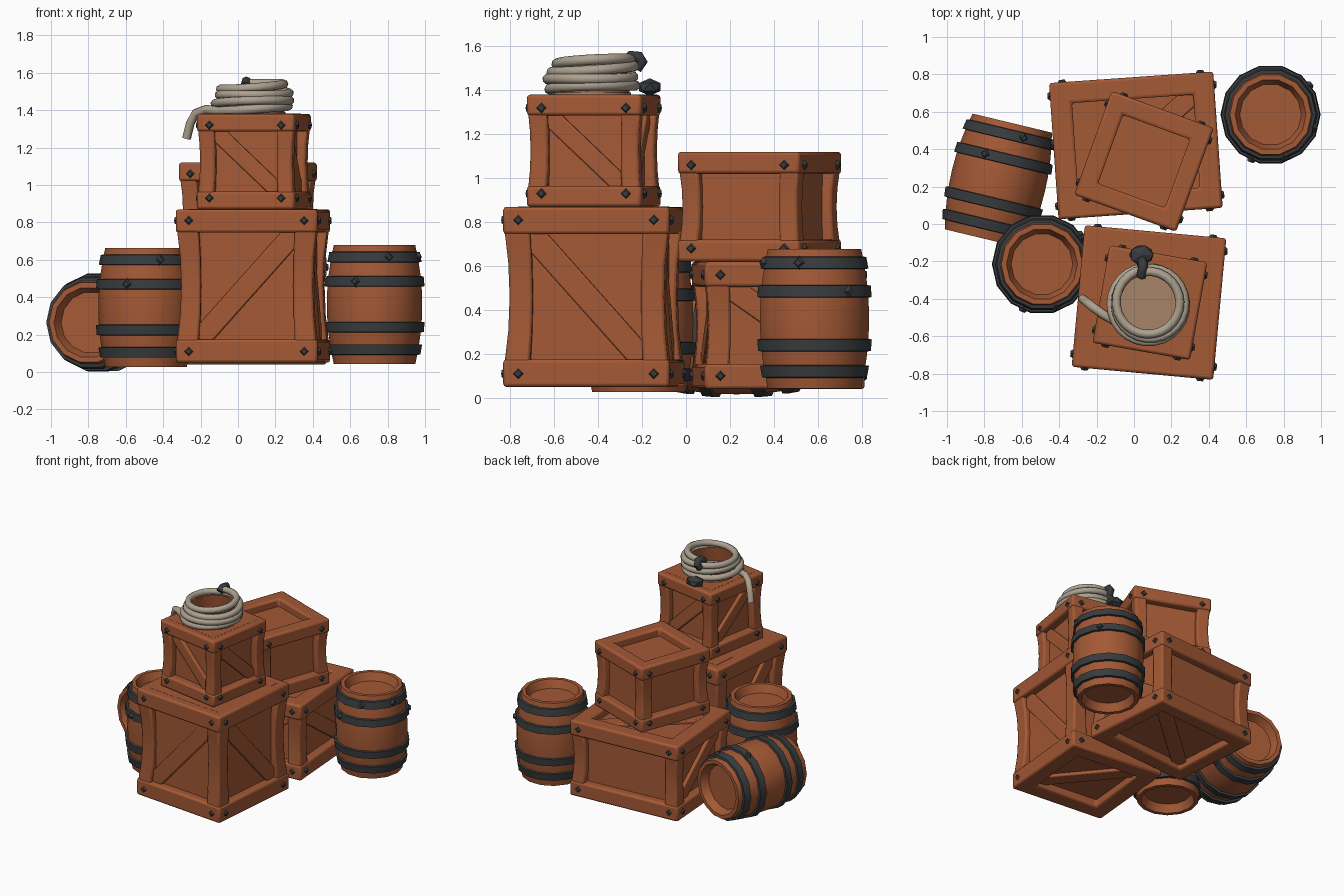
import bpy, bmesh, math
from mathutils import Matrix, Vector

if "Cube" in bpy.data.objects:
    bpy.data.objects.remove(bpy.data.objects["Cube"])


def material(name, rgb):
    m = bpy.data.materials.new(name)
    m.use_nodes = True
    m.diffuse_color = (*rgb, 1)
    m.node_tree.nodes["Principled BSDF"].inputs["Base Color"].default_value = (*rgb, 1)
    return m


WOOD = material("brown_wood", (0.37, 0.1, 0.036))
IRON = material("dark_iron", (0.04, 0.045, 0.048))
ROPE = material("pale_rope", (0.42, 0.36, 0.28))
TAN = material("tan_rope_floor", (0.38, 0.23, 0.14))


def finish(bm, name, mat, matrix, bevel=0, angle=35):
    bmesh.ops.recalc_face_normals(bm, faces=bm.faces)
    mesh = bpy.data.meshes.new(name)
    bm.to_mesh(mesh)
    bm.free()
    mesh.materials.append(mat)
    ob = bpy.data.objects.new(name, mesh)
    bpy.context.collection.objects.link(ob)
    ob.matrix_world = matrix
    if bevel:
        mod = ob.modifiers.new("soft_edges", "BEVEL")
        mod.width, mod.segments = bevel, 2
        mod.limit_method = "ANGLE"
    bpy.ops.object.select_all(action="DESELECT")
    ob.select_set(True)
    bpy.context.view_layer.objects.active = ob
    bpy.ops.object.shade_smooth_by_angle(angle=math.radians(angle))


def box(bm, size, matrix=Matrix()):
    bmesh.ops.create_cube(bm, size=1, matrix=matrix @ Matrix.Diagonal((*size, 1)))


def stud(bm, matrix):
    bmesh.ops.create_cone(bm, cap_ends=True, segments=4, radius1=0.032, radius2=0.015,
                          depth=0.026, matrix=matrix)


def skin(bm, loops, close=False):
    """Bridge a list of vertex loops with quads."""
    n = len(loops[0])
    pairs = list(zip(loops, loops[1:])) + ([(loops[-1], loops[0])] if close else [])
    for a, b in pairs:
        for i in range(n):
            j = (i + 1) % n
            bm.faces.new((a[i], a[j], b[j], b[i]))


CORNERS = [(1, 1), (-1, 1), (-1, -1), (1, -1)]
# Each face: horizontal axis, vertical axis
FACES = {
    "front": ((1, 0, 0), (0, 0, 1)), "back": ((-1, 0, 0), (0, 0, 1)),
    "right": ((0, 1, 0), (0, 0, 1)), "left": ((0, -1, 0), (0, 0, 1)),
    "top": ((1, 0, 0), (0, 1, 0)), "bottom": ((1, 0, 0), (0, -1, 0)),
}


def crate(name, centre, size, turn, beam, waist, braces, lid=False, recess=0.06):
    half = Vector(size) / 2
    hx, hy, hz = half
    place = Matrix.Translation(centre) @ Matrix.Rotation(math.radians(turn), 4, "Z")

    # Top and bottom frames, with an open middle
    bm = bmesh.new()
    for s in (-1, 1):
        profile = [(0, hz), (0, hz - beam), (beam, hz - beam), (beam, hz)]
        loops = [[bm.verts.new((cx * (hx - d), cy * (hy - d), s * z)) for cx, cy in CORNERS]
                 for d, z in profile]
        skin(bm, loops, True)
    finish(bm, name + "_frames", WOOD, place, 0.015)

    # Corner posts, drawn in at the waist
    bm = bmesh.new()
    for cx, cy in CORNERS:
        loops = []
        for i in range(-2, 3):
            pull = 0.005 + waist * (1 - i * i / 4)
            z = i / 2 * (hz - beam * 0.8)
            w = beam * 0.95 - pull / 2
            loops.append([bm.verts.new((cx * (hx - pull - w / 2 + a * w / 2),
                                        cy * (hy - pull - w / 2 + b * w / 2), z))
                          for a, b in CORNERS])
        skin(bm, loops)
        bm.faces.new(loops[0])
        bm.faces.new(loops[-1])
    finish(bm, name + "_posts", WOOD, place, 0.012)

    # Sunken panels, with a flush lid where something stands on top
    bm = bmesh.new()
    box(bm, [v - 2 * recess for v in size])
    if lid:
        box(bm, (size[0] - beam, size[1] - beam, beam / 2),
            Matrix.Translation((0, 0, hz - beam / 4 + 0.001)))
    finish(bm, name + "_panels", WOOD, place)

    # Diagonal braces and corner studs, placed face by face
    planks, studs = bmesh.new(), bmesh.new()
    for face, (u, v) in FACES.items():
        u, v = Vector(u), Vector(v)
        n = u.cross(v)
        hu, hv, hn = (abs(a.dot(half)) for a in (u, v, n))
        axes = Matrix((u, v, n)).transposed().to_4x4()
        if face in braces:
            a, b = hu - beam, hv - beam
            tilt = Matrix.Rotation(braces[face] * math.atan2(b, a), 4, "Z")
            box(planks, (2 * math.hypot(a, b), beam * 0.9, recess * 0.8),
                axes @ Matrix.Translation((0, 0, hn - recess)) @ tilt)
        if n.z == 0:
            for a, b in CORNERS:
                stud(studs, axes @ Matrix.Translation((a * (hu - 0.07), b * (hv - 0.06), hn)))
    finish(planks, name + "_braces", WOOD, place, 0.008)
    finish(studs, name + "_studs", IRON, place, angle=20)


crate("large_front_crate", (0.08, -0.42, 0.46), (0.76, 0.76, 0.82), -5.3, 0.125, 0.022,
      {"front": 1, "right": -1, "back": -1, "left": 1, "bottom": 1}, lid=True)
crate("small_top_crate", (0.085, -0.42, 1.125), (0.53, 0.53, 0.51), -10, 0.095, 0.01,
      {"front": -1, "right": -1, "back": 1, "left": 1}, lid=True)
crate("wide_back_crate", (0.01, 0.42, 0.33), (0.88, 0.73, 0.58), 4, 0.115, 0.015,
      {"right": -1, "left": 1, "front": 1, "top": 1, "bottom": -1})
crate("upper_back_crate", (0.053, 0.335, 0.87), (0.58, 0.59, 0.5), -20, 0.1, 0.012, {})


# Barrels
SIDES = 14
HALF = 0.318


def belly(z):
    return 0.255 - 0.037 * (z / HALF) ** 2


def ring(bm, r, z):
    return [bm.verts.new((r * math.cos(math.tau * i / SIDES), r * math.sin(math.tau * i / SIDES), z))
            for i in range(SIDES)]


def barrel(name, place):
    # Staves bulge, and each end has a rim around a sunken lid
    bm = bmesh.new()
    wall = [(belly(t * HALF / 4), t * HALF / 4) for t in range(-4, 5)]
    profile = ([(0.165, -HALF + 0.06), (0.19, -HALF)] + wall
               + [(0.19, HALF), (0.165, HALF - 0.06)])
    loops = [ring(bm, r, z) for r, z in profile]
    skin(bm, loops)
    bm.faces.new(loops[0])
    bm.faces.new(loops[-1])
    finish(bm, name + "_staves", WOOD, place)

    # Iron hoops, with two rivets on each upper hoop
    bm, rivets = bmesh.new(), bmesh.new()
    for z, angles in ((-0.24, ()), (-0.12, ()), (0.125, (-113, 37)), (0.255, (-72, -17))):
        loops = [ring(bm, belly(z + dz) + out, z + dz)
                 for dz, out in ((-0.03, -0.01), (-0.026, 0.016), (0.026, 0.016), (0.03, -0.01))]
        skin(bm, loops, True)
        for angle in angles:
            turn = Matrix.Rotation(math.radians(angle), 4, "Z")
            out = Matrix.Translation((belly(z) + 0.014, 0, z))
            stud(rivets, turn @ out @ Matrix.Rotation(math.pi / 2, 4, "Y"))
    finish(bm, name + "_hoops", IRON, place)
    finish(rivets, name + "_rivets", IRON, place, angle=20)


barrel("back_barrel", Matrix.Translation((0.73, 0.585, 0.36)))
barrel("side_barrel", Matrix.Translation((-0.492, -0.215, 0.345)))
barrel("lying_barrel", Matrix.Translation((-0.725, 0.23, 0.265))
       @ Matrix.Rotation(math.radians(-13.5), 4, "Z") @ Matrix.Rotation(-math.pi / 2, 4, "X"))


# Rope coil with a hanging tail
def tube(name, points, radius, mat):
    data = bpy.data.curves.new(name, "CURVE")
    data.dimensions = "3D"
    data.bevel_depth, data.bevel_resolution, data.use_fill_caps = radius, 2, True
    line = data.splines.new("POLY")
    line.points.add(len(points) - 1)
    for p, co in zip(line.points, points):
        p.co = (*co, 1)
    data.materials.append(mat)
    ob = bpy.data.objects.new(name, data)
    bpy.context.collection.objects.link(ob)
    bpy.ops.object.select_all(action="DESELECT")
    ob.select_set(True)
    bpy.context.view_layer.objects.active = ob
    bpy.ops.object.convert(target="MESH")
    bpy.ops.object.shade_smooth_by_angle(angle=math.radians(50))


CX, CY = 0.08, -0.425
rope = [(-0.275, -0.40, 1.25), (-0.255, -0.415, 1.33), (-0.225, -0.44, 1.385), (-0.17, -0.48, 1.405)]
STEPS = 96
for i in range(STEPS + 1):
    t = i / STEPS
    a = math.radians(207 + t * 1333)
    r = 0.2 - 0.035 * t * t + 0.01 * math.sin(a * 0.73)
    rope.append((CX + r * math.cos(a), CY + r * math.sin(a),
                 1.4 + 0.145 * t + 0.006 * math.sin(a * 1.3)))
tube("rope_coil", rope, 0.024, ROPE)

# Floor and inner wall of the coil
bm = bmesh.new()
bmesh.ops.create_cone(bm, cap_ends=True, segments=20, radius1=0.175, radius2=0.175, depth=0.009)
finish(bm, "coil_floor", TAN, Matrix.Translation((CX, CY, 1.385)))
bm = bmesh.new()
bmesh.ops.create_cone(bm, cap_ends=False, segments=20, radius1=0.17, radius2=0.155, depth=0.12)
finish(bm, "coil_lining", WOOD, Matrix.Translation((CX, CY, 1.44)))

# Iron hook on the rope end and its weight on the crate edge
tube("rope_hook", [(0.04, -0.28, 1.53), (0.045, -0.25, 1.555), (0.05, -0.215, 1.552),
                   (0.045, -0.2, 1.53), (0.04, -0.225, 1.5)], 0.026, IRON)
bm = bmesh.new()
bmesh.ops.create_icosphere(bm, subdivisions=1, radius=1)
finish(bm, "hook_weight", IRON, Matrix.Translation((0.04, -0.165, 1.415))
       @ Matrix.Diagonal((0.072, 0.058, 0.04, 1)), angle=20)
